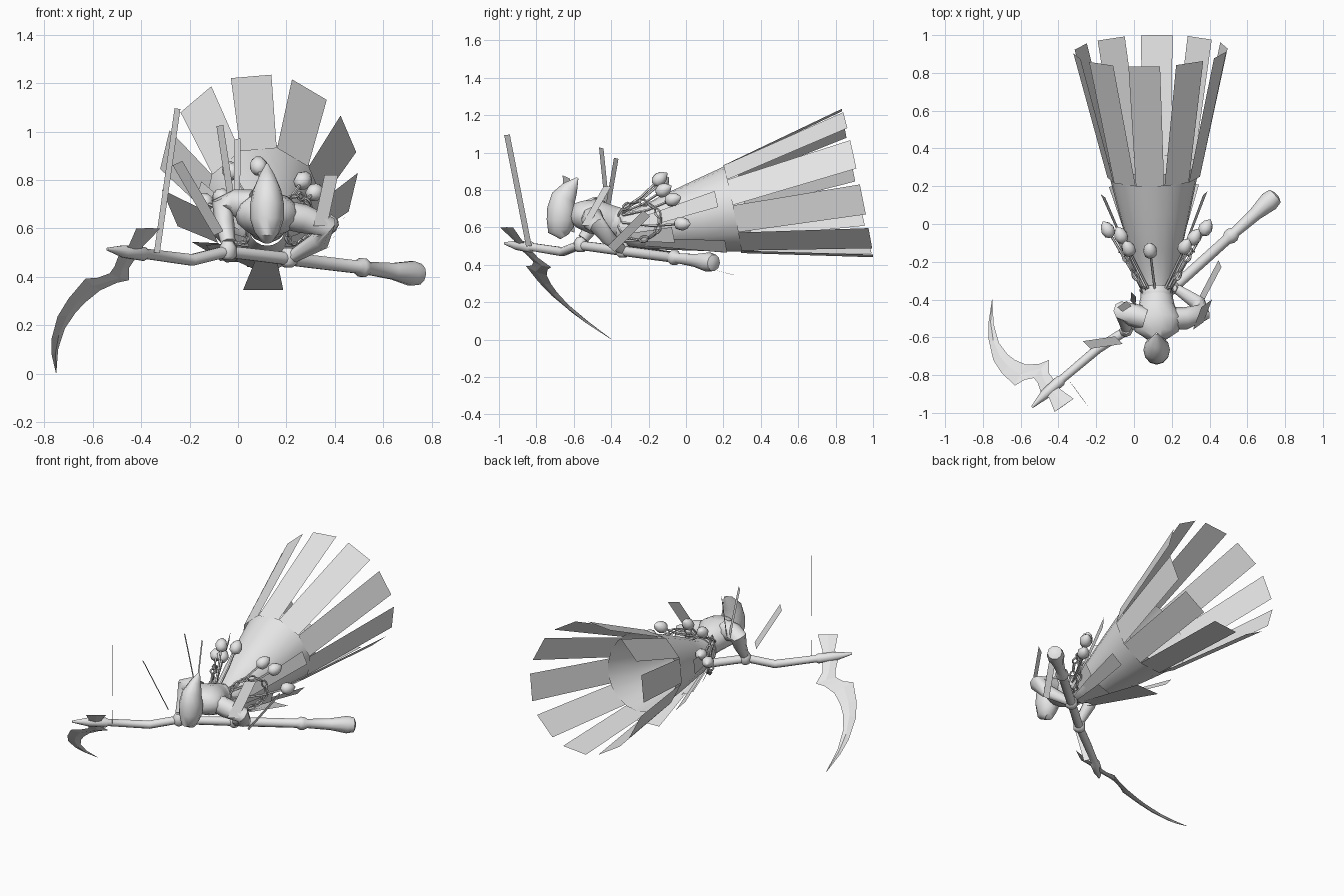
import bpy, math
from mathutils import Vector as V

if bpy.data.objects.get("Cube"):
    bpy.data.objects.remove(bpy.data.objects["Cube"])

grey = bpy.data.materials.new("plain_grey")
grey.use_nodes = True
grey.diffuse_color = (0.8, 0.8, 0.8, 1)
grey.node_tree.nodes["Principled BSDF"].inputs["Base Color"].default_value = (0.8, 0.8, 0.8, 1)


def make(name, verts, faces, smooth=False):
    mesh = bpy.data.meshes.new(name)
    mesh.from_pydata(verts, [], faces)
    mesh.materials.append(grey)
    ob = bpy.data.objects.new(name, mesh)
    bpy.context.collection.objects.link(ob)
    if smooth:
        bpy.ops.object.select_all(action='DESELECT')
        ob.select_set(True)
        bpy.context.view_layer.objects.active = ob
        bpy.ops.object.shade_smooth_by_angle(angle=math.radians(50))
    return ob


def loft(name, rings, caps=True, smooth=True, closed=False):
    n, m = len(rings[0]), len(rings)
    verts = [p for r in rings for p in r]
    faces = [(i * n + j, i * n + (j + 1) % n,
              (i + 1) % m * n + (j + 1) % n, (i + 1) % m * n + j)
             for i in range(m if closed else m - 1) for j in range(n)]
    if caps:
        faces += [tuple(range(n))[::-1], tuple(range((m - 1) * n, m * n))]
    return make(name, verts, faces, smooth)


def tube(name, path, radii, sides=10, up=(0, 0, 1), caps=True, closed=False):
    """Sweep a circle, or an oval given as (side, up) radii, along a path."""
    pts = [V(p) for p in path]
    rings = []
    for i, p in enumerate(pts):
        if closed:
            d = pts[(i + 1) % len(pts)] - pts[i - 1]
        else:
            d = pts[min(i + 1, len(pts) - 1)] - pts[max(i - 1, 0)]
        side = d.cross(V(up)).normalized()
        top = side.cross(d).normalized()
        r = radii[i] if isinstance(radii, list) else radii
        a, b = r if isinstance(r, tuple) else (r, r)
        rings.append([p + side * a * math.cos(t) + top * b * math.sin(t)
                      for t in (math.tau * k / sides for k in range(sides))])
    return loft(name, rings, caps and not closed, True, closed)


def ribbon(name, low, high, half):
    low, high, half = V(low), V(high), V(half)
    make(name, [low - half, low + half, high + half, high - half], [(0, 1, 2, 3)])


# Staff with a kinked neck, collar and swollen butt
bend, butt = V((-0.05, -0.57, 0.505)), V((0.755, 0.155, 0.41))
on = lambda t: bend.lerp(butt, t)
staff = [(-0.54, -0.97, 0.515), (-0.47, -0.9, 0.505), (-0.39, -0.83, 0.495), (-0.38, -0.82, 0.495),
         (-0.19, -0.66, 0.47), bend] + [on(t) for t in (0.4, 0.67, 0.69, 0.71, 0.73, 0.86, 0.95, 0.99, 1)]
tube("staff", staff, [0.006, 0.027, 0.03, 0.022, 0.025, 0.025, 0.028, 0.028, 0.04,
                      0.04, 0.028, 0.036, 0.053, 0.045, 0.02])

# Blade: a ridged crescent and a back spike lying in one sloping plane
plane = lambda x, y: V((x, y, 0.5 + 0.507 * (x + 0.44) - 0.722 * (y + 0.87)))
normal = V((-0.507, 0.722, 1)).normalized()
outer = [(-.752, -.4), (-.77, -.52), (-.77, -.61), (-.745, -.72), (-.7, -.79), (-.63, -.855), (-.58, -.825),
         (-.53, -.815), (-.51, -.84), (-.49, -.9), (-.45, -.92), (-.42, -.995)]
inner = [(-.75, -.4), (-.743, -.53), (-.715, -.63), (-.67, -.69), (-.63, -.72), (-.57, -.745), (-.5, -.74),
         (-.45, -.72), (-.45, -.79), (-.42, -.83), (-.39, -.875), (-.32, -.925)]
rings = []
for i, (o, n) in enumerate(zip(outer, inner)):
    o, n = plane(*o), plane(*n)
    ridge = normal * (0.001 if i in (0, len(outer) - 1) else 0.007)
    mid = (o + n) / 2
    rings.append([o, mid + ridge, n, mid - ridge])
loft("scythe_blade", rings, smooth=False)

# Hood, torso and belt
tube("hood", [(0.12, -0.65, 0.55), (0.12, -0.67, 0.585), (0.12, -0.668, 0.64), (0.12, -0.665, 0.7),
              (0.12, -0.655, 0.76), (0.12, -0.62, 0.81), (0.12, -0.58, 0.865)],
     [(0.025, 0.025), (0.052, 0.068), (0.07, 0.077), (0.07, 0.077), (0.058, 0.066), (0.035, 0.045), 0.006],
     12, up=(0, 1, 0))
tube("torso", [(0.12, -0.61, 0.68), (0.12, -0.57, 0.67), (0.12, -0.5, 0.66), (0.12, -0.43, 0.64),
               (0.12, -0.34, 0.62)],
     [(0.05, 0.05), (0.115, 0.075), (0.135, 0.095), (0.095, 0.09), (0.075, 0.08)], 14)
tube("belt", [(0.12, -0.395, 0.63), (0.12, -0.365, 0.625)], 0.086, 14)

# Arms reaching down to the staff
hands = {"right": on(0.01), "left": on(0.32)}
tube("right_arm", [(0.06, -0.5, 0.7), (-0.01, -0.48, 0.7), (-0.065, -0.46, 0.69), (-0.055, -0.49, 0.62),
                   (-0.04, -0.55, 0.54)], [0.06, 0.062, 0.05, 0.04, 0.03], 8, up=(0, 1, 0))
tube("left_arm", [(0.18, -0.5, 0.66), (0.27, -0.5, 0.64), (0.36, -0.47, 0.61), (0.34, -0.42, 0.55),
                  (0.22, -0.34, 0.48)], [0.06, 0.06, 0.05, 0.042, 0.026], 8, up=(0, 1, 0))
for side, h in hands.items():
    tube(side + "_hand", [h + V((0.0, 0.0, z)) for z in (0.045, 0.02, -0.02, -0.035)],
         [0.02, 0.036, 0.036, 0.018], 8, up=(0, 1, 0))

# Loose ribbons on the arms and the staff
ribbon("staff_ribbon", (-.335, -.84, .5), (-.25, -.957, 1.095), (.012, -.015, -.002))
ribbon("neck_ribbon", (-.08, -.615, .58), (-.25, -.64, .87), (.02, -.02, .009))
ribbon("shoulder_ribbon_a", (-.025, -.42, .7), (-.075, -.453, 1.025), (.014, -.012, .003))
ribbon("shoulder_ribbon_b", (-.005, -.42, .7), (-.002, -.373, .97), (.013, -.012, .003))
ribbon("cuff_ribbon", (.34, -.54, .61), (.385, -.42, .82), (.028, .02, 0))
ribbon("elbow_ribbon", (.355, -.4, .485), (.455, -.21, .675), (.008, -.018, .015))

# Skirt: an open cone along a rising axis
start, end = V((0.12, -0.37, 0.568)), V((0.087, 0.917, 0.838))
axis = (end - start).normalized()
across = axis.cross(V((0, 0, 1))).normalized()
upward = across.cross(axis)
spot = lambda t, r, ang: start.lerp(end, t) + r * (across * math.cos(ang) + upward * math.sin(ang))
skirt_path = [start.lerp(end, t) for t in (0, 0.08, 0.2, 0.35, 0.53)]
skirt_path[0].z += 0.035
tube("skirt", skirt_path, [0.075, 0.105, 0.145, 0.193, 0.247], 20, caps=False)


def panel(name, deg, t0, r0, w0, t1, r1, w1):
    ang = math.radians(deg)
    tang = upward * math.cos(ang) - across * math.sin(ang)
    a, b = spot(t0, r0, ang), spot(t1, r1, ang)
    make(name, [a - tang * w0, a + tang * w0, b + tang * w1, b - tang * w1], [(0, 1, 2, 3)])


for k in range(10):
    panel("long_panel_%d" % k, 95 + 36 * k, 0.48, 0.234, 0.075, 1, 0.4, 0.084)
for k, deg in enumerate((165, 222, 318, 15)):
    panel("short_panel_%d" % k, deg, 0.1, 0.11, 0.03, 0.42, 0.28, 0.045)
panel("under_panel", 270, 0.05, 0.1, 0.04, 0.43, 0.345, 0.083)
for k, deg in enumerate((200, 245, 295, 340)):
    panel("waist_tatter_%d" % k, deg, 0.02, 0.085, 0.02, 0.22, 0.2, 0.045)

# Flower buds on curved stalks
buds = [(-0.14, -0.03, 0.71), (-0.03, -0.13, 0.84), (-0.07, -0.06, 0.73), (0.085, -0.14, 0.86),
        (0.27, -0.12, 0.8), (0.32, -0.07, 0.75), (0.38, -0.02, 0.62)]
for i, p in enumerate(buds):
    p = V(p)
    root = V((0.12, -0.34, 0.63)).lerp(V((p.x, -0.34, p.z)), 0.3)
    d = (p - root).normalized()
    bow = root.lerp(p, 0.5) + V((0, 0, -0.015))
    tube("stalk_%d" % i, [root, bow, p], 0.007, 5, up=(0.3, 0.1, 1))
    tube("bud_%d" % i, [p + d * s for s in (-0.045, -0.03, 0, 0.028, 0.05)],
         [0.01, 0.032, 0.038, 0.027, 0.003], 8, up=(0.3, 0.1, 1))

# Chain loops hanging on each hip
for name, s in (("right", -1), ("left", 1)):
    for k in range(14):
        a = math.tau * k / 14
        c = V((0.12 + s * (0.125 + 0.06 * math.cos(a)), -0.25 + 0.11 * math.cos(a), 0.635 + 0.1 * math.sin(a)))
        along = V((-s * 0.06 * math.sin(a), -0.11 * math.sin(a), 0.1 * math.cos(a))).normalized()
        flat = V((s, -0.5, 0)).normalized()
        wide = along.cross(flat) if k % 2 else flat
        link = [c + along * 0.026 * math.cos(t) + wide * 0.015 * math.sin(t)
                for t in (math.tau * j / 8 for j in range(8))]
        tube("%s_chain_link_%d" % (name, k), link, 0.006, 5, up=along.cross(wide), closed=True)
